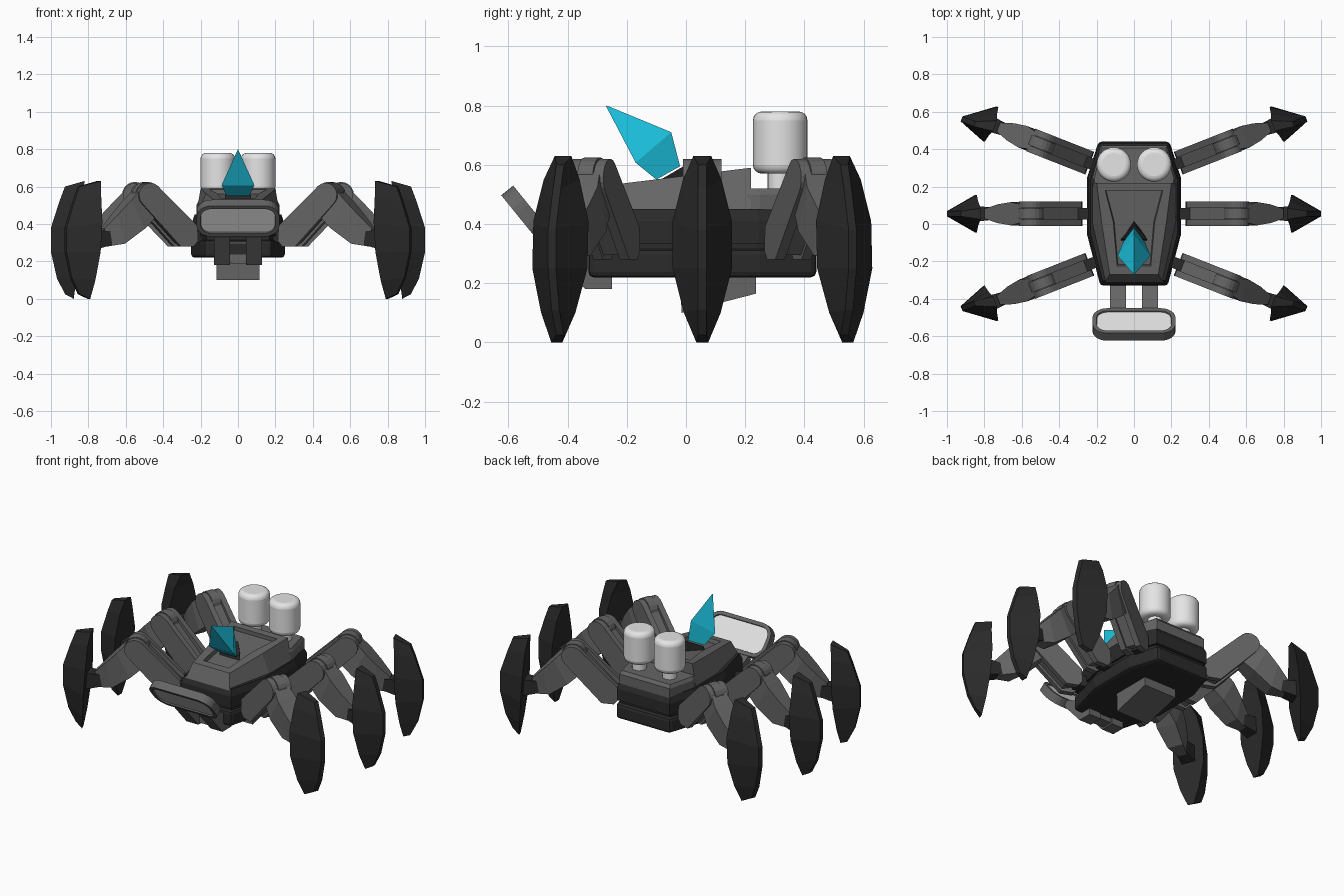
import bpy, bmesh, math
from mathutils import Matrix, Vector

if "Cube" in bpy.data.objects:
    bpy.data.objects.remove(bpy.data.objects["Cube"])


def material(name, r, g, b):
    m = bpy.data.materials.new(name)
    m.diffuse_color = (r, g, b, 1)
    m.use_nodes = True
    m.node_tree.nodes["Principled BSDF"].inputs["Base Color"].default_value = m.diffuse_color
    return m


GREY = material("mid grey", 0.13, 0.13, 0.13)
DARK = material("near black", 0.023, 0.023, 0.023)
WHITE = material("off white", 0.78, 0.78, 0.78)
CYAN = material("crystal cyan", 0.012, 0.55, 0.75)


def finish(name, bm, mat, matrix=None, bevel=0, segments=2):
    bmesh.ops.recalc_face_normals(bm, faces=bm.faces)
    me = bpy.data.meshes.new(name)
    bm.to_mesh(me)
    bm.free()
    me.materials.append(mat)
    ob = bpy.data.objects.new(name, me)
    bpy.context.collection.objects.link(ob)
    if matrix:
        ob.matrix_world = matrix
    if bevel:
        mod = ob.modifiers.new("bevel", 'BEVEL')
        mod.width, mod.segments, mod.limit_method = bevel, segments, 'ANGLE'
    return ob


def loft_mesh(rings):
    """Skin a list of equal-length point rings and cap both ends."""
    bm = bmesh.new()
    vs = [[bm.verts.new(p) for p in r] for r in rings]
    n = len(rings[0])
    for a, b in zip(vs, vs[1:]):
        for i in range(n):
            bm.faces.new((a[i], a[(i + 1) % n], b[(i + 1) % n], b[i]))
    bm.faces.new(vs[0])
    bm.faces.new(vs[-1])
    return bm


def loft(name, rings, mat, **kw):
    return finish(name, loft_mesh(rings), mat, **kw)


def prism_xz(name, pts, y0, y1, mat, **kw):
    return loft(name, [[(x, y, z) for x, z in pts] for y in (y0, y1)], mat, **kw)


def prism_yz(name, pts, x0, x1, mat, **kw):
    return loft(name, [[(x, y, z) for y, z in pts] for x in (x0, x1)], mat, **kw)


def outline(half, z, s=1.0):
    """Symmetric plan outline from right-hand (x, y) points, scaled about y = 0.055."""
    right = [(x * s, 0.055 + (y - 0.055) * s, z) for x, y in half]
    return right + [(-x, y, zz) for x, y, zz in reversed(right)]


# Hull: two dark tiers with a narrow waist between
HULL = [(0.18, -0.33), (0.25, -0.06), (0.25, 0.25), (0.19, 0.44)]
loft("hull_lower", [outline(HULL, 0.22), outline(HULL, 0.315)], DARK, bevel=0.018)
loft("hull_waist", [outline(HULL, 0.30, 0.93), outline(HULL, 0.36, 0.93)], DARK)
loft("hull_upper", [outline(HULL, 0.335, 0.98), outline(HULL, 0.41, 0.98),
                    outline(HULL, 0.45, 0.93)], DARK)

# Sloping top deck with a recessed panel
bm = loft_mesh([
    [(0.155, -0.31, 0.44), (0.225, 0.0, 0.44), (0.225, 0.22, 0.44),
     (-0.225, 0.22, 0.44), (-0.225, 0.0, 0.44), (-0.155, -0.31, 0.44)],
    [(0.13, -0.27, 0.53), (0.172, 0.0, 0.563), (0.20, 0.22, 0.59),
     (-0.20, 0.22, 0.59), (-0.172, 0.0, 0.563), (-0.13, -0.27, 0.53)]])
bmesh.ops.recalc_face_normals(bm, faces=bm.faces)
top = [f for f in bm.faces if f.normal.z > 0.9]
bmesh.ops.inset_region(bm, faces=top, thickness=0.062)
bmesh.ops.inset_region(bm, faces=top, thickness=0.005, depth=-0.025)
finish("top_deck", bm, GREY)

# Rear platform and twin tanks
REAR = [(0.215, 0.20), (0.222, 0.25), (0.178, 0.42)]
loft("rear_platform", [outline(REAR, 0.44), outline(REAR, 0.50),
                       outline(REAR, 0.52, 0.96)], GREY)


def cylinder(name, r, z0, z1, x, y, mat, bevel=0, verts=32):
    bm = bmesh.new()
    bmesh.ops.create_cone(bm, cap_ends=True, segments=verts, radius1=r, radius2=r,
                          depth=z1 - z0)
    ob = finish(name, bm, mat, Matrix.Translation((x, y, (z0 + z1) / 2)), bevel, 4)
    bpy.ops.object.select_all(action='DESELECT')
    bpy.context.view_layer.objects.active = ob
    ob.select_set(True)
    bpy.ops.object.shade_smooth_by_angle(angle=math.radians(35))


for side, sx in (("right", 1), ("left", -1)):
    cylinder(side + "_tank", 0.092, 0.57, 0.78, sx * 0.108, 0.318, WHITE, 0.03)
    cylinder(side + "_tank_stem", 0.042, 0.51, 0.58, sx * 0.108, 0.318, WHITE)

# Crystal and its dark socket
loft("crystal", [
    [(0, -0.02, 0.595), (0.06, -0.10, 0.55), (-0.06, -0.10, 0.55)],
    [(0, -0.05, 0.71), (0.088, -0.17, 0.607), (-0.088, -0.17, 0.607)],
    [(0, -0.268, 0.80), (0.001, -0.27, 0.798), (-0.001, -0.27, 0.798)]], CYAN)
loft("crystal_socket", [
    [(0, 0.02, 0.52), (0.07, -0.09, 0.52), (-0.07, -0.09, 0.52)],
    [(0, 0.0, 0.60), (0.07, -0.08, 0.553), (-0.07, -0.08, 0.553)]], DARK)

# Belly keel
loft("belly_keel", [
    [(-0.115, -0.02, 0.23), (0.115, -0.02, 0.23), (0.115, 0.237, 0.23), (-0.115, 0.237, 0.23)],
    [(-0.115, -0.015, 0.10), (0.115, -0.015, 0.10), (0.115, 0.237, 0.165),
     (-0.115, 0.237, 0.165)]], GREY)


# Tilted front shield: rounded frame with a light panel set in each face
def rounded(hw, hh, r, z):
    pts = []
    for k, (cx, cy) in enumerate(((1, 1), (-1, 1), (-1, -1), (1, -1))):
        for i in range(7):
            a = math.radians(90 * k + 15 * i)
            pts.append((cx * (hw - r) + r * math.cos(a), cy * (hh - r) + r * math.sin(a), z))
    return pts


tilt = Matrix.Translation((0, -0.537, 0.431)) @ Matrix.Rotation(math.radians(-51), 4, 'X')
bm = loft_mesh([rounded(0.222, 0.106, 0.08, z) for z in (-0.026, 0.026)])
bmesh.ops.recalc_face_normals(bm, faces=bm.faces)
faces = [f for f in bm.faces if len(f.verts) > 4]
bmesh.ops.inset_individual(bm, faces=faces, thickness=0.022)
bmesh.ops.inset_individual(bm, faces=faces, thickness=0.002, depth=-0.008)
for f in faces:
    f.material_index = 1
shield = finish("front_shield", bm, GREY, tilt)
shield.data.materials.append(WHITE)

# Brackets carrying the shield
ARM = [(-0.25, 0.18), (-0.34, 0.18), (-0.475, 0.33), (-0.47, 0.365), (-0.44, 0.36),
       (-0.33, 0.30), (-0.25, 0.30)]
for side, sx in (("right", 1), ("left", -1)):
    prism_yz(side + "_shield_bracket", ARM, sx * 0.043, sx * 0.128, GREY)
prism_yz("bracket_bridge", [(-0.26, 0.19), (-0.33, 0.19), (-0.33, 0.30), (-0.26, 0.30)],
         -0.05, 0.05, GREY)


# Legs: drawn along +x for the middle leg, then turned into place
def arc(cx, cz, r, a0, a1, n):
    return [(cx + r * math.cos(math.radians(a0 + (a1 - a0) * i / n)),
             cz + r * math.sin(math.radians(a0 + (a1 - a0) * i / n))) for i in range(n + 1)]


KNEE = (0.55, 0.555)
THIGH = [(0.28, 0.39), (0.275, 0.31), (0.30, 0.28), (0.375, 0.28)] + arc(*KNEE, 0.065, -48, 132, 10)
CORE = [(0.30, 0.37), (0.29, 0.32), (0.37, 0.295)] + arc(*KNEE, 0.052, -48, 132, 10)
SHIN = [((0.59, 0.595), (0.49, 0.455), 0.045), ((0.66, 0.525), (0.58, 0.375), 0.062),
        ((0.73, 0.45), (0.69, 0.295), 0.05), ((0.80, 0.375), (0.78, 0.28), 0.026)]
# Foot blade levels: half width, inner (x, z), outer ridge (x, z)
FOOT = [(0.03, 0.82, 0.63, 0.925, 0.60), (0.065, 0.833, 0.55, 0.955, 0.52),
        (0.10, 0.84, 0.41, 1.0, 0.38), (0.10, 0.85, 0.25, 1.0, 0.25),
        (0.062, 0.865, 0.10, 0.968, 0.11), (0.02, 0.878, 0.0, 0.925, 0.025)]


def leg(name, px, py, angle):
    a = math.radians(angle)
    skew = -0.09 * math.sin(a) * math.cos(a)
    m = (Matrix.Translation((px, py, 0)) @ Matrix.Rotation(a, 4, 'Z')
         @ Matrix.Translation((-0.22, 0, 0)))
    prism_xz(name + "_hip", [(0.18, 0.30), (0.31, 0.30), (0.31, 0.37), (0.18, 0.37)],
             -0.03, 0.03, DARK, matrix=m)
    for tag, s in (("front", -1), ("back", 1)):
        prism_xz(f"{name}_thigh_{tag}_plate", THIGH, s * 0.03, s * 0.065, GREY, matrix=m)
    prism_xz(name + "_thigh_core", CORE, -0.03, 0.03, GREY, matrix=m)
    prism_xz(name + "_knee", arc(*KNEE, 0.07, 0, 342, 19), -0.028, 0.028, GREY, matrix=m)
    loft(name + "_shin", [[(t[0], -w, t[1]), (t[0], w, t[1]), (b[0], w, b[1]), (b[0], -w, b[1])]
                          for t, b, w in SHIN], GREY, matrix=m)
    loft(name + "_ankle", [[(x, -w, z1), (x, w, z1), (x, w, z0), (x, -w, z0)]
                           for x, w, z0, z1 in ((0.75, 0.032, 0.29, 0.36),
                                                (0.87, 0.045, 0.26, 0.37))], DARK, matrix=m)
    loft(name + "_foot", [[(xi, -w, zi), (xo, skew - 0.014, zo), (xo, skew + 0.014, zo), (xi, w, zi)]
                          for w, xi, zi, xo, zo in FOOT], DARK, matrix=m)


for pos, px, py, a in (("front", 0.185, -0.195, -21.5), ("middle", 0.22, 0.055, 0),
                       ("rear", 0.185, 0.305, 21.5)):
    leg(pos + "_right_leg", px, py, a)
    leg(pos + "_left_leg", -px, py, 180 - a)
